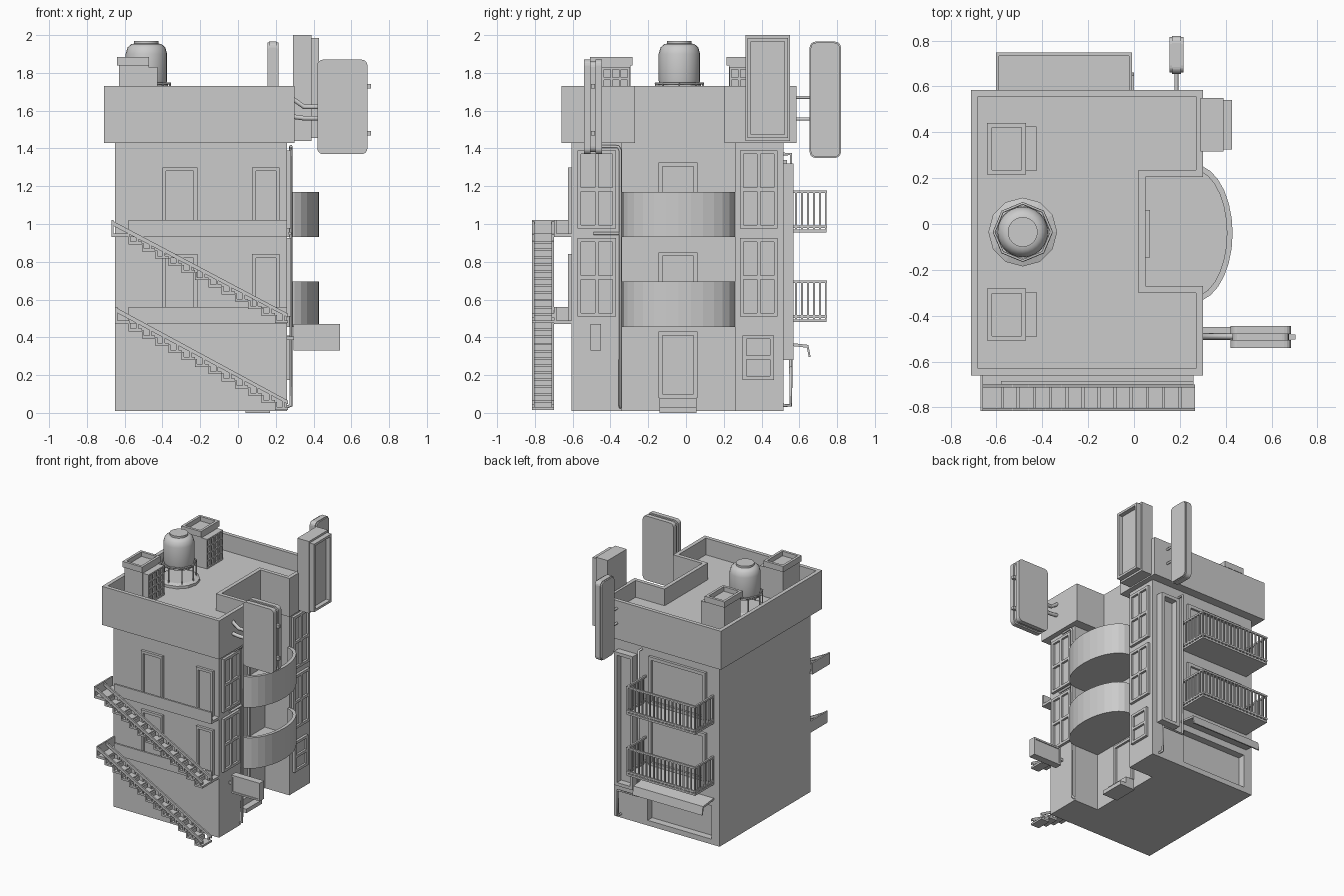
import bpy, bmesh, math
from mathutils import Vector

old = bpy.data.objects.get("Cube")
if old:
    bpy.data.objects.remove(old, do_unlink=True)

grey = bpy.data.materials.new("plain_grey")
grey.use_nodes = True
grey.diffuse_color = (0.6, 0.6, 0.6, 1)
grey.node_tree.nodes["Principled BSDF"].inputs["Base Color"].default_value = (0.6, 0.6, 0.6, 1)


def finish(name, bm):
    bmesh.ops.recalc_face_normals(bm, faces=bm.faces)
    me = bpy.data.meshes.new(name)
    bm.to_mesh(me)
    bm.free()
    me.materials.append(grey)
    ob = bpy.data.objects.new(name, me)
    bpy.context.collection.objects.link(ob)
    return ob


def smooth(ob):
    bpy.ops.object.select_all(action='DESELECT')
    ob.select_set(True)
    bpy.context.view_layer.objects.active = ob
    bpy.ops.object.shade_smooth_by_angle(angle=math.radians(40))


def prism(name, pts, lo, hi, axis='z'):
    """Extrude a closed outline along z, or along y or x for side profiles."""
    place = {'z': lambda a, b, c: (a, b, c), 'y': lambda a, b, c: (a, c, b),
             'x': lambda a, b, c: (c, a, b)}[axis]
    bm = bmesh.new()
    low = [bm.verts.new(place(a, b, lo)) for a, b in pts]
    high = [bm.verts.new(place(a, b, hi)) for a, b in pts]
    bm.faces.new(low)
    bm.faces.new(high)
    for i in range(len(pts)):
        j = (i + 1) % len(pts)
        bm.faces.new((low[i], low[j], high[j], high[i]))
    return finish(name, bm)


def rect(a0, a1, b0, b1):
    return [(a0, b0), (a1, b0), (a1, b1), (a0, b1)]


def box(name, x0, x1, y0, y1, z0, z1):
    return prism(name, rect(x0, x1, y0, y1), z0, z1)


def ring(name, outer, inner, z0, z1):
    bm = bmesh.new()
    loops = [[bm.verts.new((x, y, z)) for x, y in pts]
             for pts, z in ((outer, z0), (outer, z1), (inner, z1), (inner, z0))]
    n = len(outer)
    for k in range(4):
        a, b = loops[k], loops[(k + 1) % 4]
        for i in range(n):
            j = (i + 1) % n
            bm.faces.new((a[i], a[j], b[j], b[i]))
    return finish(name, bm)


def pipe(name, pts, r=0.008):
    cu = bpy.data.curves.new(name, 'CURVE')
    cu.dimensions, cu.bevel_depth, cu.bevel_resolution = '3D', r, 1
    cu.use_fill_caps = True
    sp = cu.splines.new('POLY')
    sp.points.add(len(pts) - 1)
    for p, co in zip(sp.points, pts):
        p.co = (*co, 1)
    cu.materials.append(grey)
    ob = bpy.data.objects.new(name, cu)
    bpy.context.collection.objects.link(ob)
    return ob


def lathe(name, profile, x, y, seg):
    bm = bmesh.new()
    vs = [bm.verts.new((x + r, y, z)) for r, z in profile]
    es = [bm.edges.new(p) for p in zip(vs, vs[1:])]
    bmesh.ops.spin(bm, geom=vs + es, cent=(x, y, 0), axis=(0, 0, 1), angle=math.tau, steps=seg)
    bmesh.ops.remove_doubles(bm, verts=bm.verts, dist=0.0005)
    return finish(name, bm)


def rounded(a0, a1, b0, b1, r=0.03):
    pts = []
    for k, (a, b) in enumerate(rect(a0 + r, a1 - r, b0 + r, b1 - r)):
        for s in range(5):
            t = math.pi * (1 + k / 2 + s / 8)
            pts.append((a + r * math.cos(t), b + r * math.sin(t)))
    return pts


def on_wall(name, wall, u0, u1, z0, z1, d0, d1):
    """Box on a wall (axis, plane, outward sign); d is the outward distance."""
    axis, plane, s = wall
    lo, hi = sorted((plane + s * d0, plane + s * d1))
    if axis == 'x':
        return box(name, lo, hi, u0, u1, z0, z1)
    return box(name, u0, u1, lo, hi, z0, z1)


def framed(name, wall, u0, u1, z0, z1, cols=1, rows=1, w=0.02, d=0.02):
    on_wall(name + "_pane", wall, u0, u1, z0, z1, -0.01, 0.004)
    for i in range(cols + 1):
        u = u0 + (u1 - u0 - w) * i / cols
        on_wall(name + "_upright", wall, u, u + w, z0, z1, 0, d)
    for i in range(rows + 1):
        z = z0 + (z1 - z0 - w) * i / rows
        on_wall(name + "_rail", wall, u0, u1, z, z + w, 0, d)


FRONT, BACK, SIDE, NOOK = ('y', -0.605, -1), ('y', 0.515, 1), ('x', 0.26, 1), ('x', 0.05, 1)


def plan(x0, x1, y0, y1, nx, n0, n1, t=0):
    x0, x1, y0, y1, nx, n0, n1 = x0 + t, x1 - t, y0 + t, y1 - t, nx - t, n0 - t, n1 + t
    return [(x0, y0), (x1, y0), (x1, n0), (nx, n0), (nx, n1), (x1, n1), (x1, y1), (x0, y1)]


# Main building with a recessed bay, and the garage opening cut in the back
body = prism("building_body", plan(-0.65, 0.26, -0.605, 0.515, 0.05, -0.34, 0.26), 0.01, 1.45)
cutter = box("garage_cutter", -0.58, -0.03, 0.46, 0.6, 0.05, 0.31)
cut = body.modifiers.new("garage_opening", 'BOOLEAN')
cut.operation, cut.object, cut.solver = 'DIFFERENCE', cutter, 'EXACT'
bpy.context.view_layer.objects.active = body
bpy.ops.object.modifier_apply(modifier=cut.name)
bpy.data.objects.remove(cutter, do_unlink=True)

# Roof deck and parapet
roof = (-0.71, 0.30, -0.66, 0.585, 0.05, -0.27, 0.205)
prism("roof_deck", plan(*roof, 0.01), 1.43, 1.6)
ring("parapet", plan(*roof), plan(*roof, 0.03), 1.43, 1.73)

# Curved balconies in the recessed bay
def arc(rx, ry):
    return [(0.26 + rx * math.sin(math.pi * i / 14), -0.04 - ry * math.cos(math.pi * i / 14))
            for i in range(15)]

for z in (0.455, 0.93):
    prism("curved_balcony_floor", [(0.04, -0.34)] + arc(0.17, 0.3) + [(0.04, 0.26)], z, z + 0.03)
    prism("curved_balcony_wall", arc(0.17, 0.3) + arc(0.145, 0.275)[::-1], z, z + 0.24)
    framed("balcony_door", NOOK, -0.145, 0.06, z + 0.03, z + 0.395)
framed("entrance_door", NOOK, -0.145, 0.06, 0.08, 0.43)
box("entrance_step_low", 0.04, 0.17, -0.14, 0.055, 0, 0.03)
box("entrance_step_high", 0.04, 0.12, -0.14, 0.055, 0.03, 0.08)

# Side windows
for z in (0.51, 0.975):
    framed("front_window", SIDE, -0.575, -0.37, z, z + 0.415, 2, 2)
    framed("rear_window", SIDE, 0.285, 0.485, z, z + 0.415, 2, 2)
framed("ground_window", SIDE, 0.30, 0.465, 0.175, 0.41, 1, 2)

# Front doors, walkways and outside stairs
STEPS, RUN = 12, 0.0704
for z0, left in ((0.02, -0.65), (0.48, -0.67)):
    top = z0 + 0.455
    framed("front_door_a", FRONT, -0.40, -0.215, top, top + 0.365)
    framed("front_door_b", FRONT, 0.075, 0.22, top, top + 0.365)
    box("walkway_floor", left, 0.26, -0.70, -0.6, top - 0.005, top + 0.015)
    box("walkway_wall", -0.58, 0.26, -0.70, -0.685, top, top + 0.085)
    box("stair_landing", left, -0.575, -0.815, -0.69, top - 0.005, top + 0.015)
    box("landing_wall", left, left + 0.012, -0.815, -0.6, top, top + 0.085)
    rise = (top - z0) / STEPS
    for i in range(STEPS):
        x, z = 0.265 - RUN * i, z0 + rise * i
        box("stair_tread", x - RUN, x, -0.815, -0.70, z - 0.005, z + 0.01)
        box("stair_riser", x - RUN, x - RUN + 0.012, -0.815, -0.70, z, z + rise)
        for y in (-0.815, -0.712):
            box("stair_post", x - 0.03, x - 0.018, y, y + 0.012, z, z + 0.05)
    for y in (-0.815, -0.712):
        prism("stair_rail", [(0.265, z0 + 0.025), (0.265, z0 + 0.045),
                             (left, top + 0.085), (left, top + 0.06)], y, y + 0.012, 'y')

# Back balconies with barred railings
for z in (0.48, 0.955):
    box("back_balcony_floor", -0.60, -0.01, 0.51, 0.745, z, z + 0.015)
    framed("back_balcony_door", BACK, -0.54, -0.05, z + 0.015, z + 0.385, w=0.025)
    corners = [(-0.595, 0.52), (-0.595, 0.74), (-0.015, 0.74), (-0.015, 0.52)]
    for h in (0.03, 0.215):
        for (xa, ya), (xb, yb) in zip(corners, corners[1:]):
            box("railing_bar", xa - 0.007, xb + 0.007, min(ya, yb) - 0.007,
                max(ya, yb) + 0.007, z + h - 0.007, z + h + 0.007)
    for a, b, n in zip(corners, corners[1:], (7, 18, 7)):
        for i in range(n):
            x, y = Vector(a).lerp(Vector(b), i / n)
            box("railing_post", x - 0.005, x + 0.005, y - 0.005, y + 0.005, z, z + 0.215)

# Garage awning, tall panel and drain pipes
prism("garage_awning", [(0.51, 0.375), (0.51, 0.36), (0.64, 0.345), (0.65, 0.295),
                        (0.66, 0.295), (0.648, 0.36)], -0.60, 0.0, 'x')
framed("tall_panel", BACK, 0.06, 0.22, 0.28, 1.32, w=0.025, d=0.055)
pipe("back_drain_pipe", [(0.02, 0.51, 1.37), (0.02, 0.555, 1.37), (0.02, 0.555, 0.24),
                         (0.2, 0.555, 0.24), (0.2, 0.555, 0.04), (0.2, 0.51, 0.04)], 0.009)
pipe("side_drain_pipe", [(0.28, -0.45, 1.41), (0.28, -0.36, 1.41), (0.28, -0.348, 1.39),
                         (0.28, -0.348, 0.04), (0.255, -0.348, 0.03)], 0.009)
pipe("side_branch_pipe", [(0.275, -0.49, 0.95), (0.275, -0.35, 0.95)], 0.01)

# Rooftop vents with open-topped caps and grilles
for y in (-0.395, 0.328):
    box("vent_body", -0.63, -0.475, y - 0.1, y + 0.1, 1.6, 1.85)
    ring("vent_cap", rect(-0.64, -0.47, y - 0.113, y + 0.113),
         rect(-0.62, -0.49, y - 0.093, y + 0.093), 1.84, 1.885)
    box("vent_unit", -0.475, -0.44, y - 0.098, y + 0.098, 1.6, 1.83)
    framed("vent_grille", ('x', -0.44, 1), y - 0.098, y + 0.098, 1.6, 1.83, 4, 4, 0.012, 0.014)

# Water tank on a legged stand
TX, TY = -0.485, -0.035
lathe("tank_base", [(0, 1.59), (0.15, 1.59), (0.15, 1.62), (0.12, 1.63), (0, 1.63)], TX, TY, 12)
smooth(lathe("water_tank", [(0, 1.74), (0.105, 1.74), (0.11, 1.76), (0.11, 1.90), (0.1, 1.935),
                            (0.08, 1.952), (0.065, 1.955), (0.065, 1.97), (0, 1.97)], TX, TY, 24))
hexa = [(TX + 0.125 * math.cos(math.tau * i / 8), TY + 0.125 * math.sin(math.tau * i / 8))
        for i in range(8)]
pipe("tank_hoop", [(x, y, 1.745) for x, y in hexa + hexa[:1]], 0.006)
for x, y in hexa:
    pipe("tank_leg", [(x, y, 1.61), (x, y, 1.745)], 0.005)
lathe("tank_stand", [(0, 1.725), (0.115, 1.725), (0.115, 1.74), (0, 1.74)], TX, TY, 12)

# Double-faced sign at the front corner
for y in (-0.54, -0.48):
    prism("corner_sign_face", rounded(0.42, 0.685, 1.37, 1.87), y, y + 0.035, 'y')
prism("corner_sign_core", rounded(0.43, 0.675, 1.38, 1.86), -0.51, -0.475, 'y')
for z, zw in ((1.66, 1.62), (1.56, 1.56)):
    pipe("corner_sign_arm", [(0.28, -0.49, z + 0.01), (0.35, -0.49, zw), (0.44, -0.49, zw)], 0.014)
for z in (1.48, 1.73):
    box("corner_sign_knob", 0.67, 0.705, -0.503, -0.482, z - 0.012, z + 0.012)

# Boxed sign on the side, rounded sign on the back, small hanging sign
box("boxed_sign", 0.29, 0.39, 0.315, 0.55, 1.44, 2.0)
framed("boxed_sign_face", ('x', 0.39, 1), 0.325, 0.54, 1.455, 1.985, w=0.018, d=0.038)
prism("back_sign", rounded(0.655, 0.82, 1.35, 1.965), 0.165, 0.205, 'x')
for x0, x1 in ((0.155, 0.17), (0.2, 0.215)):
    prism("back_sign_face", rounded(0.66, 0.815, 1.355, 1.96), x0, x1, 'x')
for z in (1.555, 1.67):
    pipe("back_sign_arm", [(0.185, 0.57, z), (0.185, 0.67, z)], 0.009)
box("small_sign", 0.295, 0.54, -0.495, -0.46, 0.33, 0.47)
for wall in (('y', -0.495, -1), ('y', -0.46, 1)):
    framed("small_sign_face", wall, 0.295, 0.54, 0.33, 0.47, w=0.013, d=0.01)
box("small_sign_bracket", 0.25, 0.3, -0.485, -0.47, 0.385, 0.405)
